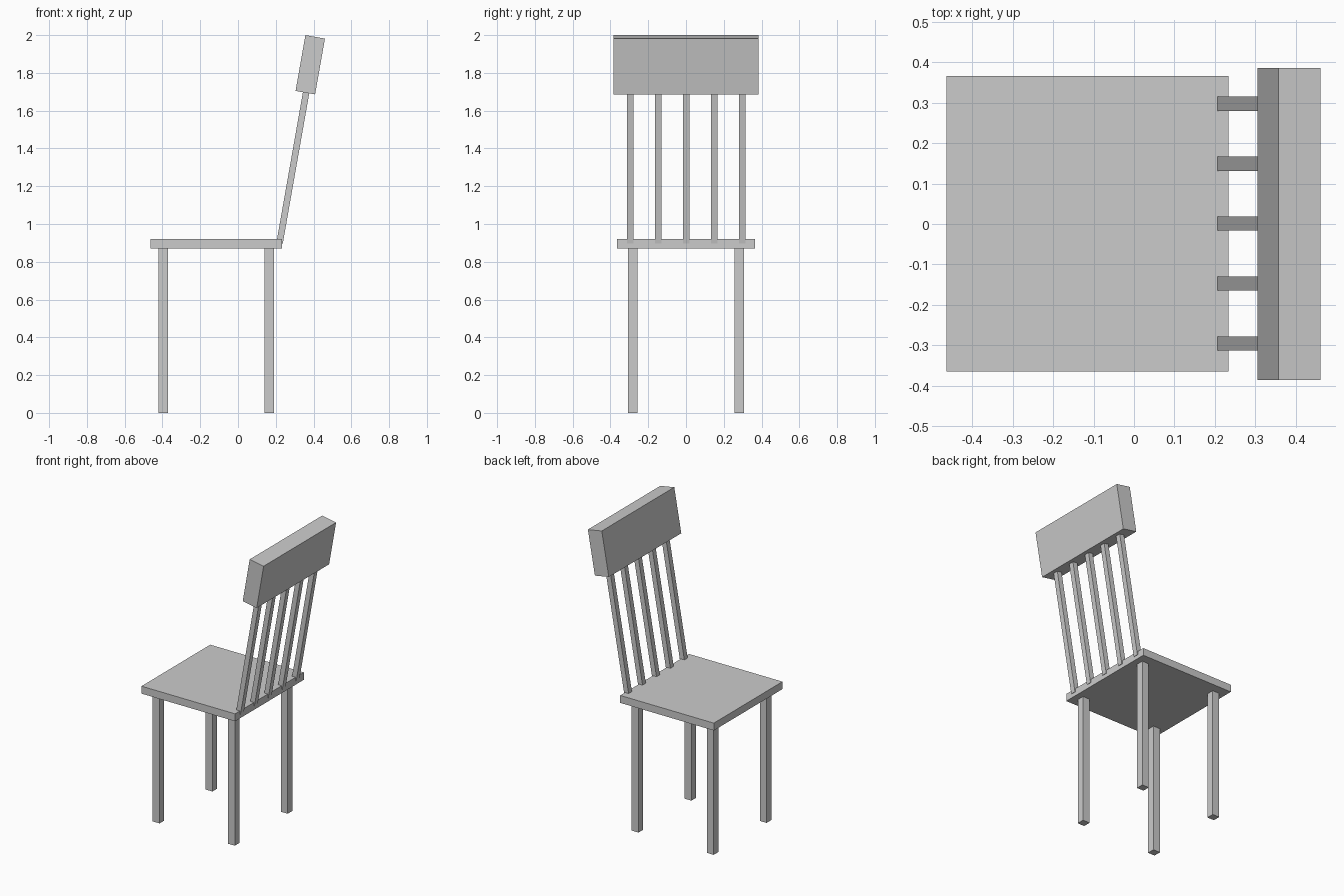
import bpy
from math import radians

default = bpy.data.objects.get("Cube")
if default:
    bpy.data.objects.remove(default, do_unlink=True)

# Single plain grey finish
grey = bpy.data.materials.new("plain_grey")
grey.use_nodes = True
colour = (0.6, 0.6, 0.6, 1)
grey.diffuse_color = colour
grey.node_tree.nodes["Principled BSDF"].inputs["Base Color"].default_value = colour


def box(name, centre, size, tilt=0):
    """Box of a given size, leaned back about the y axis."""
    bpy.ops.mesh.primitive_cube_add(size=1, location=centre)
    obj = bpy.context.object
    obj.name = name
    obj.scale = size
    obj.rotation_euler.y = radians(tilt)
    obj.data.materials.append(grey)
    return obj


SEAT_X = -0.115
LEAN = 10

# Seat
box("seat", (SEAT_X, 0.001, 0.895), (0.696, 0.73, 0.05))

# Four legs
for x_name, sx in (("front", -1), ("back", 1)):
    for y_name, sy in (("right", -1), ("left", 1)):
        box(f"{x_name}_{y_name}_leg", (SEAT_X + sx * 0.28, sy * 0.281, 0.436),
            (0.051, 0.05, 0.872))

# Leaning back slats
for i in range(5):
    box(f"back_slat_{i + 1}", (0.2905, (i - 2) * 0.148 + 0.001, 1.298),
        (0.034, 0.035, 0.81), LEAN)

# Top rail
box("top_rail", (0.3825, 0, 1.843), (0.105, 0.77, 0.3), LEAN)
